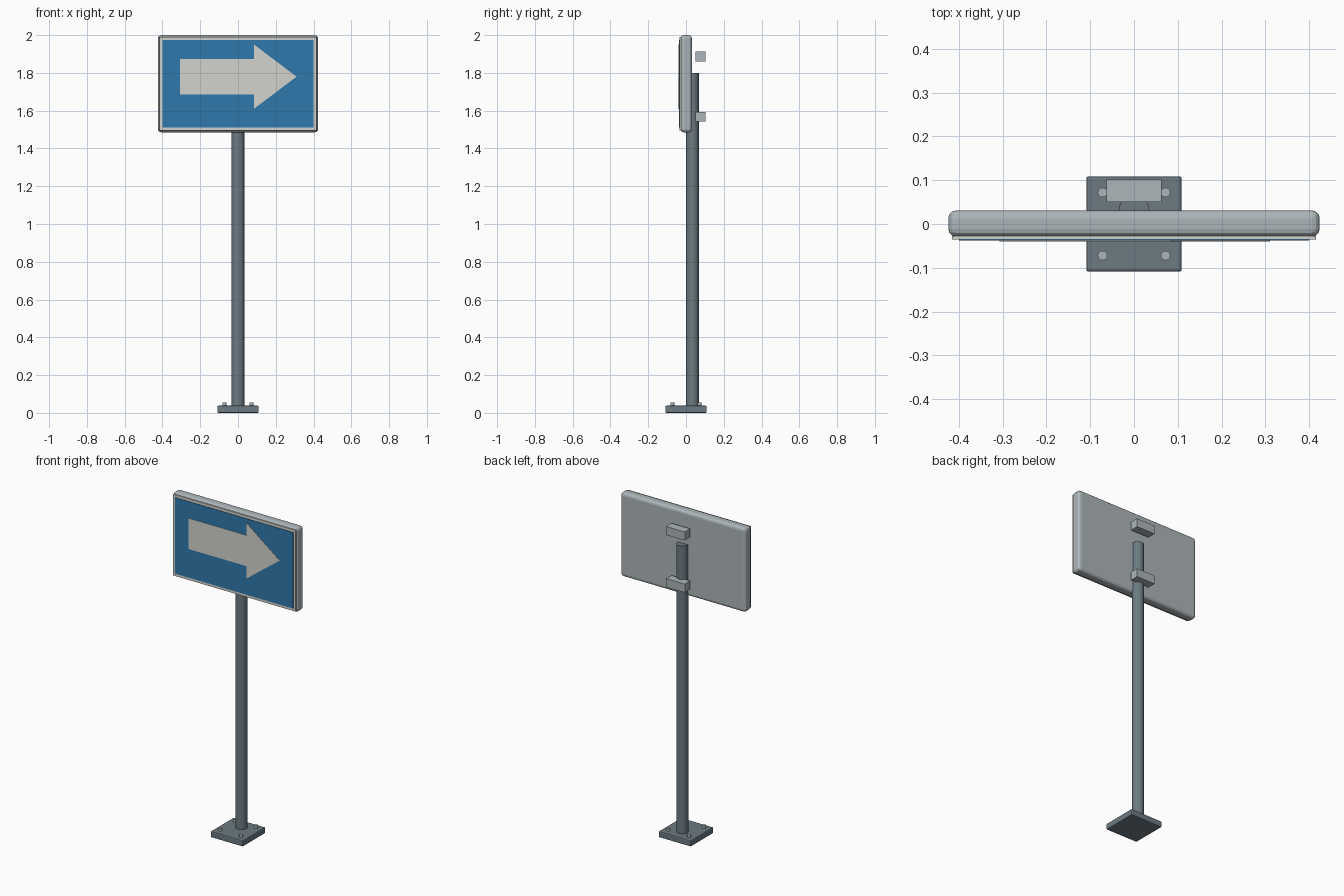
import bpy
import bmesh
import math

if "Cube" in bpy.data.objects:
    bpy.data.objects.remove(bpy.data.objects["Cube"])


def material(name, rgb):
    m = bpy.data.materials.new(name)
    m.diffuse_color = (*rgb, 1)
    m.use_nodes = True
    m.node_tree.nodes["Principled BSDF"].inputs["Base Color"].default_value = m.diffuse_color
    return m


STEEL = material("dark blue grey steel", (0.15, 0.195, 0.225))
ALU = material("light grey metal", (0.42, 0.47, 0.49))
BLUE = material("sign blue", (0.03, 0.19, 0.42))
WHITE = material("off white", (0.65, 0.65, 0.61))


def finish(name, bm, mat, bevel=0, segments=1, smooth=False):
    mesh = bpy.data.meshes.new(name)
    bmesh.ops.recalc_face_normals(bm, faces=bm.faces)
    bm.to_mesh(mesh)
    bm.free()
    ob = bpy.data.objects.new(name, mesh)
    bpy.context.collection.objects.link(ob)
    mesh.materials.append(mat)
    if bevel:
        mod = ob.modifiers.new("rounded edges", 'BEVEL')
        mod.width, mod.segments = bevel, segments
    if smooth:
        bpy.ops.object.select_all(action='DESELECT')
        ob.select_set(True)
        bpy.context.view_layer.objects.active = ob
        bpy.ops.object.shade_smooth_by_angle(angle=math.radians(35))
    return ob


def box(name, lo, hi, mat, bevel=0, segments=1):
    bm = bmesh.new()
    bmesh.ops.create_cube(bm, size=1)
    for v in bm.verts:
        v.co = [(a + b) / 2 + c * (b - a) for a, b, c in zip(lo, hi, v.co)]
    return finish(name, bm, mat, bevel, segments)


def cylinder(name, x, y, z0, z1, radius, sides, mat):
    bm = bmesh.new()
    bmesh.ops.create_cone(bm, cap_ends=True, segments=sides, radius1=radius,
                          radius2=radius, depth=z1 - z0)
    bmesh.ops.translate(bm, verts=bm.verts, vec=(x, y, (z0 + z1) / 2))
    return finish(name, bm, mat, smooth=True)


def plate(name, outline, y0, y1, mat):
    """Extrude an x-z outline from y0 to y1."""
    bm = bmesh.new()
    face = bm.faces.new([bm.verts.new((x, y0, z)) for x, z in outline])
    ext = bmesh.ops.extrude_face_region(bm, geom=[face])
    moved = [g for g in ext["geom"] if isinstance(g, bmesh.types.BMVert)]
    bmesh.ops.translate(bm, verts=moved, vec=(0, y1 - y0, 0))
    return finish(name, bm, mat)


# Foot plate with four bolts
box("base_plate", (-0.109, -0.109, 0), (0.109, 0.109, 0.038), STEEL, 0.006, 2)
for i, sx in enumerate((-1, 1)):
    for j, sy in enumerate((-1, 1)):
        cylinder(f"bolt_{i}{j}", sx * 0.072, sy * 0.072, 0.03, 0.055, 0.011, 12, ALU)

# Post
cylinder("post", 0, 0.034, 0.03, 1.8, 0.034, 24, STEEL)

# Clamps behind the panel
for name, z in (("lower_clamp", 1.568), ("upper_clamp", 1.887)):
    box(name, (-0.063, 0.05, z - 0.026), (0.063, 0.102, z + 0.026), ALU)

# Panel body with rounded rim
box("sign_panel", (-0.424, -0.029, 1.485), (0.424, 0.031, 2.0), ALU, 0.018, 3)

# Layered face: border, blue field, arrow
box("white_border", (-0.415, -0.035, 1.494), (0.415, -0.027, 1.991), WHITE)
box("blue_field", (-0.399, -0.038, 1.51), (0.399, -0.033, 1.975), BLUE)
shaft, head, mid = 0.094, 0.17, 1.78
arrow = [(-0.307, mid - shaft), (0.085, mid - shaft), (0.085, mid - head),
         (0.31, mid), (0.085, mid + head), (0.085, mid + shaft),
         (-0.307, mid + shaft)]
plate("arrow", arrow, -0.037, -0.040, WHITE)
